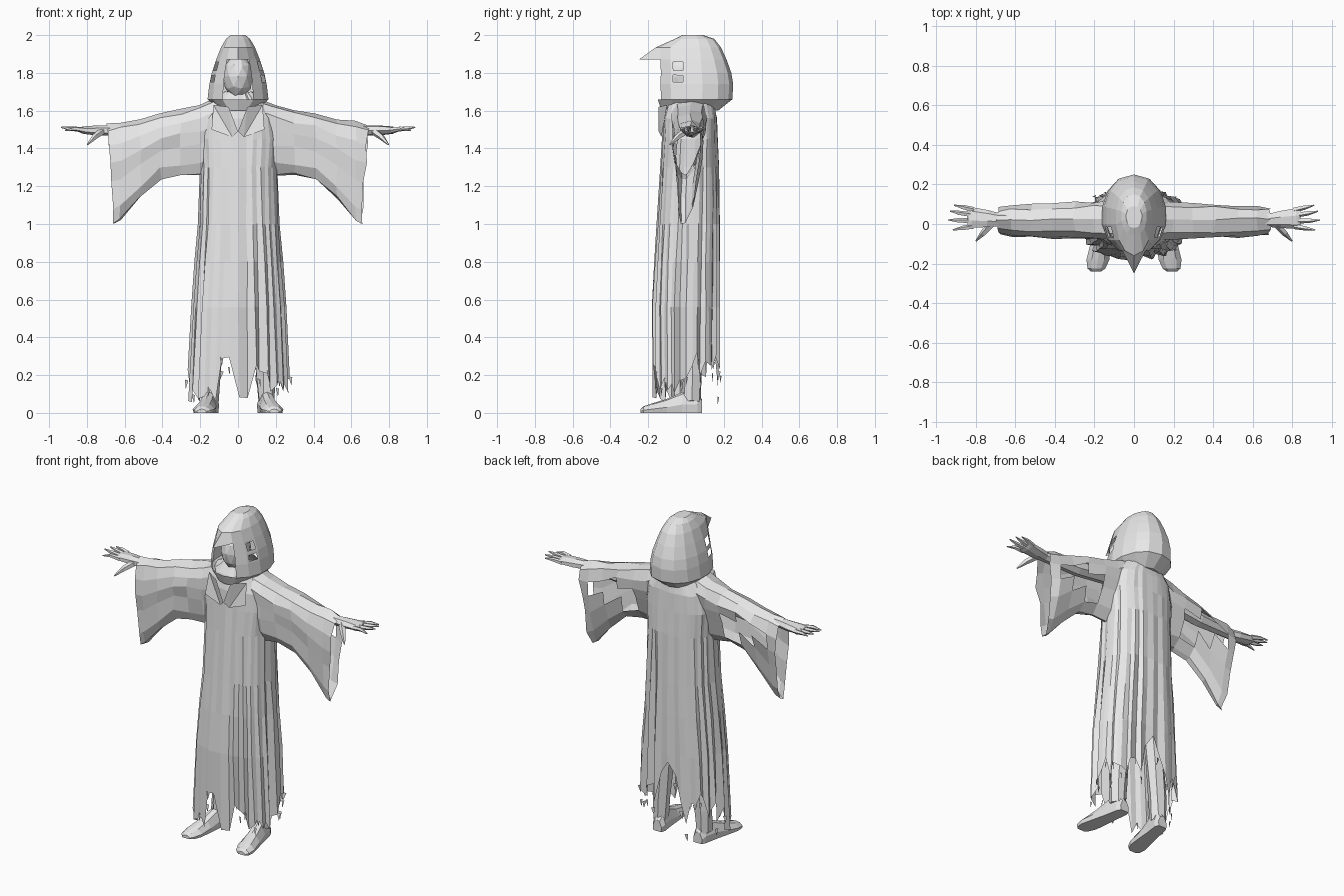
import bpy, bmesh, math, random
from mathutils import Vector

if "Cube" in bpy.data.objects:
    bpy.data.objects.remove(bpy.data.objects["Cube"])

random.seed(7)
cloth = bpy.data.materials.new("plain grey")
cloth.diffuse_color = (0.8, 0.8, 0.8, 1)
cloth.use_nodes = True
cloth.node_tree.nodes["Principled BSDF"].inputs["Base Color"].default_value = cloth.diffuse_color


def finish(name, bm):
    bmesh.ops.recalc_face_normals(bm, faces=bm.faces)
    me = bpy.data.meshes.new(name)
    bm.to_mesh(me)
    bm.free()
    me.materials.append(cloth)
    ob = bpy.data.objects.new(name, me)
    bpy.context.collection.objects.link(ob)
    return ob


def loft(rings, caps=True, jitter=0.0):
    """Skin a list of equal closed rings."""
    bm = bmesh.new()
    vs = [[bm.verts.new(Vector(p) + Vector([random.uniform(-jitter, jitter) for _ in range(3)]))
           for p in r] for r in rings]
    n = len(vs[0])
    for a, b in zip(vs, vs[1:]):
        for i in range(n):
            j = (i + 1) % n
            bm.faces.new((a[i], a[j], b[j], b[i]))
    if caps:
        bm.faces.new(vs[0])
        bm.faces.new(vs[-1])
    return bm


def tube(name, path, sides=6, jitter=0.0):
    """Limb through (x, y, z, radius_a, radius_b) stations."""
    rings = []
    for i, s in enumerate(path):
        p = Vector(s[:3])
        d = (Vector(path[min(i + 1, len(path) - 1)][:3]) - Vector(path[max(i - 1, 0)][:3])).normalized()
        u = d.cross(Vector((0, 0, 1)) if abs(d.z) < 0.8 else Vector((0, 1, 0))).normalized()
        v = u.cross(d)
        rings.append([p + u * s[3] * math.cos(t) + v * s[4] * math.sin(t)
                      for t in [2 * math.pi * k / sides for k in range(sides)]])
    return finish(name, loft(rings, True, jitter))


def lerp_table(table, z):
    for a, b in zip(table, table[1:]):
        if z <= b[0]:
            f = max(0, (z - a[0]) / (b[0] - a[0]))
            return [p + (q - p) * f for p, q in zip(a[1:], b[1:])]
    return table[-1][1:]


# Robe: pleated tube with a torn hem (height, half width, front y, back y)
ROBE = [(0.05, .28, -.18, .18), (0.6, .25, -.18, .18), (1.0, .215, -.155, .18),
        (1.3, .205, -.135, .175), (1.45, .215, -.125, .17), (1.56, .20, -.12, .165),
        (1.64, .14, -.10, .15), (1.70, .08, -.06, .11)]
N = 48
pleat = [random.uniform(-1, 0.1) if i % 2 else random.uniform(-.2, .2) for i in range(N)]


def hem(a):
    x = .28 * math.sin(a)
    if math.cos(a) > 0:
        if -.09 < x < -.01:
            return random.uniform(.26, .32)
        if .055 < x < .11:
            return random.uniform(.2, .28)
        if abs(x) < .06:
            return .08
        return random.uniform(.05, .14) if x < 0 else random.uniform(.1, .21)
    if abs(x) < .05:
        return .5 - abs(x) * 2
    return random.uniform(.13, .34)


def robe_point(i, z):
    a = 2 * math.pi * i / N
    hx, yf, yb = lerp_table(ROBE, z)
    s, c = math.sin(a), -math.cos(a)
    k = 1 + pleat[i] * (.02 + .15 * max(0, 1 - z / 1.45))
    y = (yf + yb) / 2 + (yb - yf) / 2 * math.copysign(abs(c) ** .8, c) * k
    return (.005 + hx * math.copysign(abs(s) ** .8, s) * k, y, z)


hems = [hem(2 * math.pi * i / N) for i in range(N)]
rows = [[robe_point(i, hems[i]) for i in range(N)]]
rows += [[robe_point(i, z) for i in range(N)] for z in (.56, .8, 1.0, 1.3, 1.45, 1.56, 1.64, 1.70)]
finish("robe", loft(rows, False, .003))

# Loose shreds hanging below the hem
bm = bmesh.new()
for i in range(N):
    if hems[i] > .12 and random.random() < .6:
        z = hems[i] - random.uniform(.0, .08)
        p = Vector(robe_point(i, max(z, .06)))
        w = random.uniform(.005, .012)
        bm.faces.new([bm.verts.new(p + Vector(o)) for o in
                      ((-w, 0, .02), (w, w, .015), (random.uniform(-w, w), 0, -.03))])
finish("hem_shreds", bm)

# Hood: closed rings with the face opening removed (z, half width, front y, back y)
HOOD = [(1.60, .10, -.13, .17), (1.66, .165, -.15, .245), (1.74, .155, -.155, .25),
        (1.80, .142, -.152, .24), (1.87, .118, -.25, .215), (1.935, .092, -.16, .185),
        (1.98, .065, -.06, .15), (2.0, .04, -.02, .09)]
rings = []
for z, hx, yf, yb in HOOD:
    ring = []
    for i in range(14):
        a = 2 * math.pi * i / 14
        s, c = math.sin(a), math.cos(a)
        front = max(yf, -.155) if i else yf
        ring.append((hx * math.copysign(abs(s) ** .85, s), .04 + (front - .04) * c if c > 0 else .04 - (yb - .04) * c, z))
    rings.append(ring)
bm = loft(rings)
gone = [f for f in bm.faces if 1.68 < f.calc_center_median().z < 1.86
        and abs(f.calc_center_median().x) < .06 and f.calc_center_median().y < -.05]
bmesh.ops.delete(bm, geom=gone, context='FACES')
# torn slits in the hood sides
torn = [f for f in bm.faces if 1.73 < f.calc_center_median().z < 1.9
        and abs(f.calc_center_median().x) > .08 and -.1 < f.calc_center_median().y < .03]
bmesh.ops.inset_individual(bm, faces=torn, thickness=.018)
bmesh.ops.delete(bm, geom=torn, context='FACES')
finish("hood", bm)

# Head in the hood
bm = bmesh.new()
bmesh.ops.create_icosphere(bm, subdivisions=2, radius=1)
for v in bm.verts:
    v.co = Vector((v.co.x * .08, v.co.y * .10 - .02, v.co.z * .12 + 1.78))
finish("head", bm)

# Collar folds hanging on the chest
bm = bmesh.new()
for s in (-1, 1):
    pts = [(s * .13, -.10, 1.63), (s * .05, -.145, 1.62), (0, -.145, 1.49), (s * .03, -.13, 1.46), (s * .14, -.125, 1.50)]
    v = [bm.verts.new(p) for p in pts]
    for t in ((0, 1, 3), (1, 2, 3), (0, 3, 4)):
        bm.faces.new([v[k] for k in t])
finish("collar", bm)

# Sleeves: teardrop sections (x, top z, bottom z, half thickness, cuff slant)
SLEEVE = [(.10, 1.67, 1.33, .10, 0), (.20, 1.635, 1.26, .095, 0), (.30, 1.61, 1.265, .09, 0),
          (.41, 1.585, 1.24, .085, 0), (.52, 1.555, 1.14, .08, 0), (.62, 1.54, 1.02, .075, 0),
          (.69, 1.525, 1.0, .065, .035)]
DROP = [(0, 0), (.06, .7), (.2, 1), (.38, .95), (.58, .75), (.85, .55), (1, .15)]

for side, tag in ((-1, "left"), (1, "right")):
    rings = []
    for x, zt, zb, hy, slant in SLEEVE:
        outline = [(f, w) for f, w in DROP] + [(f, -w) for f, w in reversed(DROP[1:])]
        rings.append([(side * (x - slant * f), .025 - .035 * f + hy * w, zt + (zb - zt) * f)
                      for f, w in outline])
    bm = loft(rings, False, .008)
    torn = []
    for f in bm.faces:
        c = f.calc_center_median()
        if .35 < abs(c.x) < .64 and 1.33 < c.z < 1.47 and c.y > .04:
            torn.append(f)
    bmesh.ops.inset_individual(bm, faces=torn, thickness=.02)
    bmesh.ops.delete(bm, geom=torn, context='FACES')
    finish(tag + "_sleeve", bm)

    # Arm and palm
    tube(tag + "_arm", [(side * .15, .03, 1.54, .05, .05), (side * .45, .03, 1.50, .045, .045),
                        (side * .68, .02, 1.495, .035, .028), (side * .74, .025, 1.495, .045, .028),
                        (side * .82, .03, 1.497, .055, .02), (side * .84, .03, 1.498, .045, .012)], 7)
    # Fingers and thumb
    for k, (y0, x1, y1, z1) in enumerate(((.072, .91, .095, 1.505), (.045, .93, .065, 1.51),
                                          (.015, .938, .02, 1.512), (-.012, .915, -.03, 1.495))):
        tube(f"{tag}_finger_{k + 1}", [(side * .81, y0, 1.497, .014, .015),
                                       (side * (x1 - .05), (y0 + y1) / 2, 1.505, .012, .011),
                                       (side * x1, y1, z1, .003, .003)], 5)
    tube(tag + "_thumb", [(side * .72, 0, 1.49, .02, .02), (side * .76, -.045, 1.46, .016, .016),
                          (side * .797, -.085, 1.42, .004, .004)], 5)

    # Leg and foot
    tube(tag + "_leg", [(side * .10, .03, .75, .065, .065), (side * .13, .03, .42, .055, .055),
                        (side * .145, .035, .2, .05, .05), (side * .15, .03, .06, .045, .05)], 7, .004)
    rings = []
    for y, x, w, h in ((.085, .14, .03, .07), (.06, .142, .042, .11), (-.02, .155, .045, .11),
                       (-.10, .168, .052, .075), (-.18, .182, .058, .05), (-.225, .19, .045, .035),
                       (-.24, .192, .025, .02)):
        rings.append([(side * (x + dx * w), y, dz * h) for dx, dz in
                      ((-.9, 0), (.9, 0), (1, .4), (.55, .9), (0, 1), (-.55, .9), (-1, .4))])
    finish(tag + "_foot", loft(rings))
